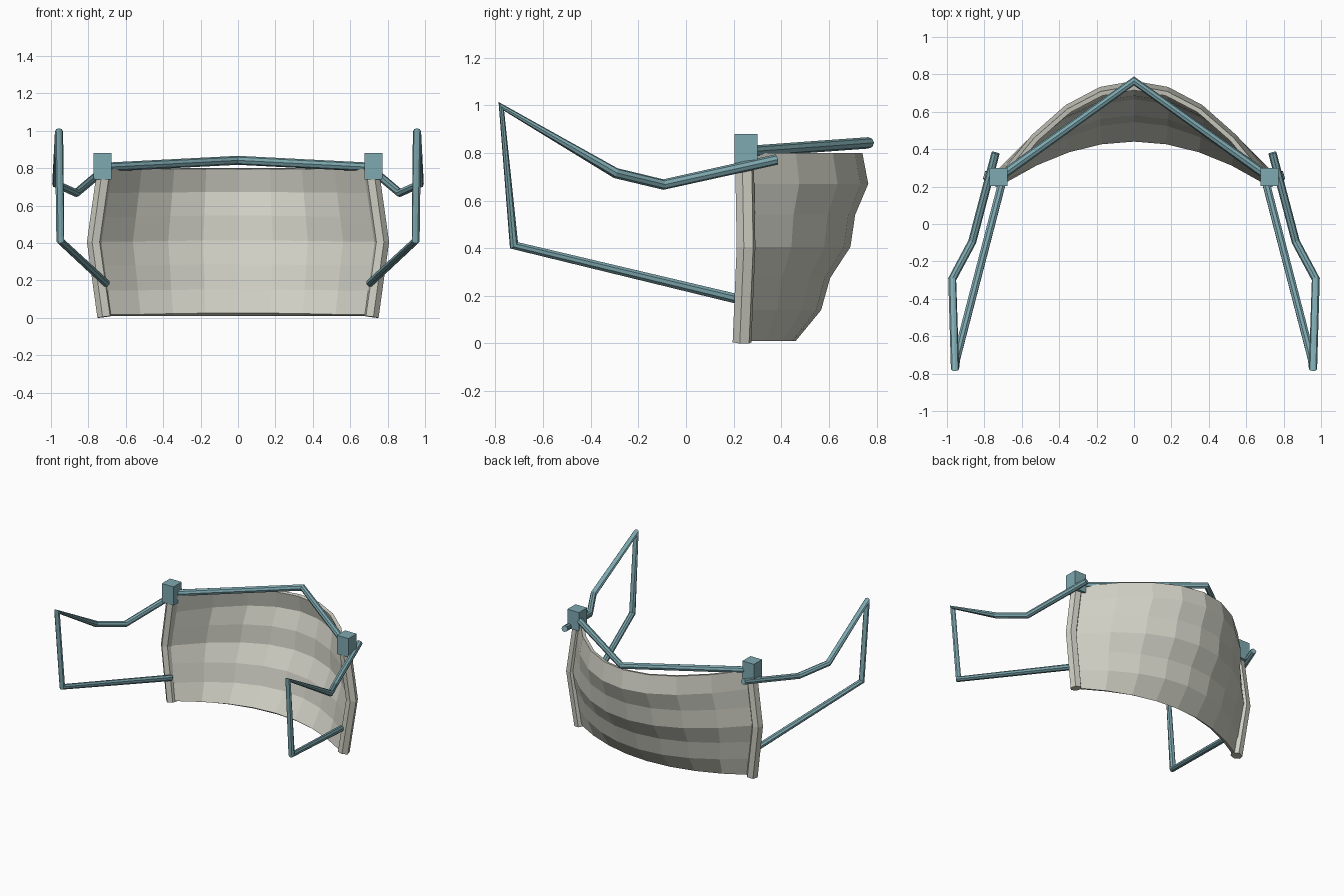
import bpy, bmesh

if "Cube" in bpy.data.objects:
    bpy.data.objects.remove(bpy.data.objects["Cube"])

def mat(name, c):
    m = bpy.data.materials.new(name)
    m.diffuse_color = (*c, 1)
    m.use_nodes = True
    m.node_tree.nodes["Principled BSDF"].inputs["Base Color"].default_value = m.diffuse_color
    return m

GREY = mat("warm_grey", (0.62, 0.62, 0.55))
TEAL = mat("teal", (0.21, 0.40, 0.44))

def tube(name, pts, radius, material, res=2):
    """Bevelled polyline turned into a mesh."""
    cu = bpy.data.curves.new(name, 'CURVE')
    cu.dimensions = '3D'
    cu.bevel_depth = radius
    cu.bevel_resolution = res
    cu.use_fill_caps = True
    sp = cu.splines.new('POLY')
    sp.points.add(len(pts) - 1)
    for p, co in zip(sp.points, pts):
        p.co = (*co, 1)
    sp.use_smooth = False
    ob = bpy.data.objects.new(name, cu)
    bpy.context.collection.objects.link(ob)
    cu.materials.append(material)
    bpy.ops.object.select_all(action='DESELECT')
    ob.select_set(True)
    bpy.context.view_layer.objects.active = ob
    bpy.ops.object.convert(target='MESH')
    return bpy.context.view_layer.objects.active

# curved shield: each row is a parabola (height, half width, edge y, middle y)
rows = [(0.01, 0.71, 0.235, 0.46), (0.14, 0.73, 0.24, 0.567), (0.275, 0.75, 0.245, 0.605),
        (0.405, 0.77, 0.25, 0.69), (0.54, 0.75, 0.25, 0.71), (0.67, 0.73, 0.25, 0.765),
        (0.80, 0.71, 0.245, 0.74)]
bm = bmesh.new()
grid = []
for z, w, ye, ym in rows:
    ts = [i / 4 for i in range(-4, 5)]
    grid.append([bm.verts.new((w * t, ye + (ym - ye) * (1 - t * t), z)) for t in ts])
for a, b in zip(grid, grid[1:]):
    for i in range(8):
        bm.faces.new((a[i + 1], a[i], b[i], b[i + 1]))
me = bpy.data.meshes.new("shield")
bm.to_mesh(me)
bm.free()
me.materials.append(GREY)
shield = bpy.data.objects.new("shield", me)
bpy.context.collection.objects.link(shield)
sol = shield.modifiers.new("thickness", 'SOLIDIFY')
sol.thickness = 0.025
sol.offset = -1

# bar across the top
tube("top_bar", [(-0.72, 0.25, 0.805), (0, 0.765, 0.842), (0.72, 0.25, 0.805)], 0.024, TEAL)

for side, s in (("left", -1), ("right", 1)):
    # rim along the shield edge
    tube(side + "_rim", [(s * 0.712, 0.235, 0.005), (s * 0.768, 0.252, 0.405),
                         (s * 0.712, 0.245, 0.80)], 0.041, GREY, 1)
    # hinge block
    bpy.ops.mesh.primitive_cube_add(size=1, location=(s * 0.725, 0.252, 0.81))
    hinge = bpy.context.object
    hinge.name = side + "_hinge"
    hinge.scale = (0.096, 0.096, 0.14)
    hinge.data.materials.append(TEAL)
    # bent temple arm returning to the lower rim
    tube(side + "_arm", [(s * 0.74, 0.38, 0.772), (s * 0.865, -0.095, 0.667),
                         (s * 0.972, -0.295, 0.715), (s * 0.957, -0.775, 0.995),
                         (s * 0.95, -0.722, 0.412), (s * 0.707, 0.215, 0.187)], 0.022, TEAL)
